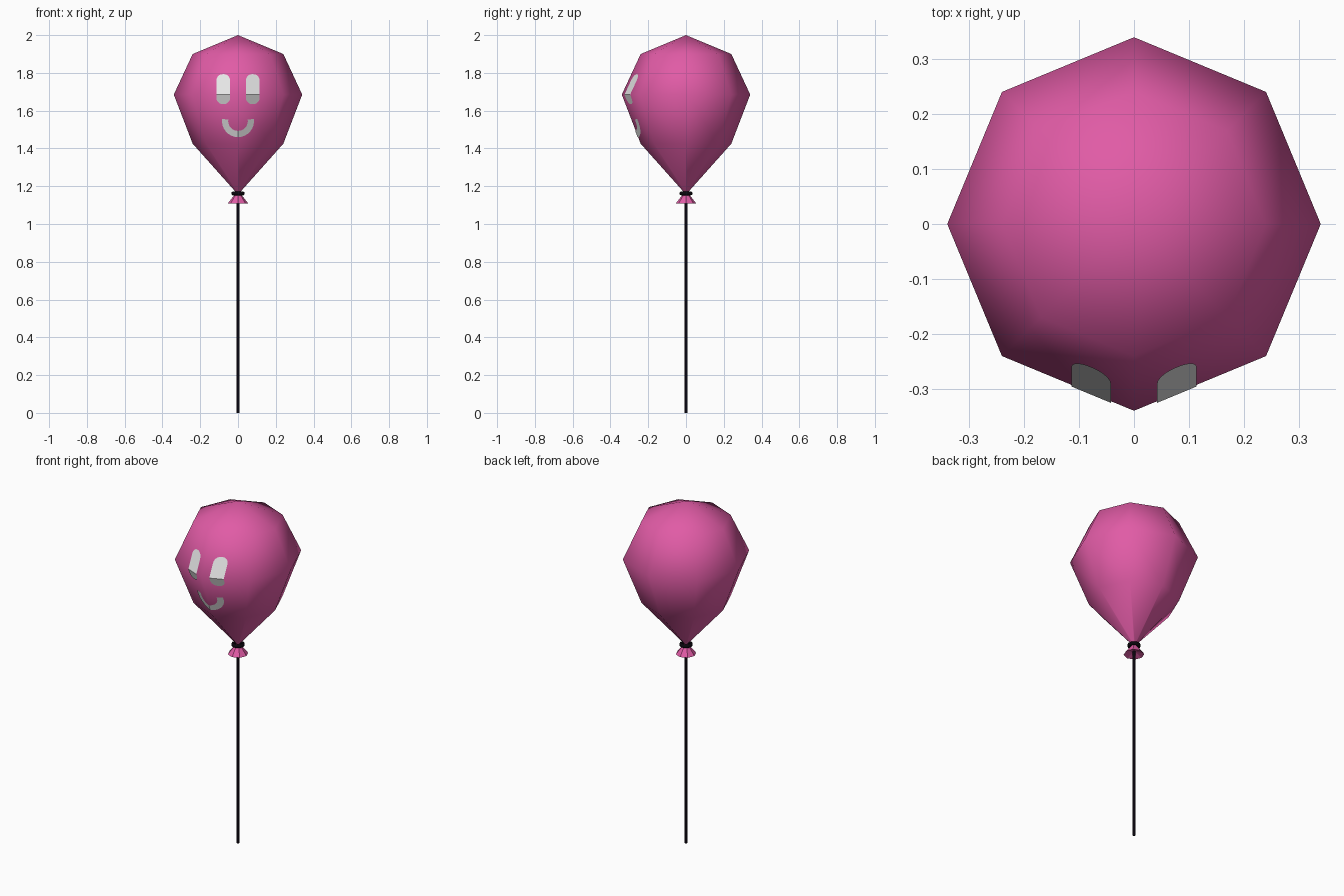
import bpy, bmesh, math
from mathutils import Vector
from mathutils.bvhtree import BVHTree

if "Cube" in bpy.data.objects:
    bpy.data.objects.remove(bpy.data.objects["Cube"])


def material(name, rgb):
    m = bpy.data.materials.new(name)
    m.diffuse_color = (*rgb, 1)
    m.use_nodes = True
    m.node_tree.nodes["Principled BSDF"].inputs["Base Color"].default_value = m.diffuse_color
    return m


PINK = material("pink", (0.75, 0.105, 0.38))
WHITE = material("white", (0.83, 0.83, 0.83))
BLACK = material("black", (0.003, 0.002, 0.004))
DARK = material("dark string", (0.009, 0.005, 0.013))


def finish(bm, name, mat, smooth=True):
    me = bpy.data.meshes.new(name)
    for f in bm.faces:
        f.smooth = smooth
    bm.to_mesh(me)
    me.materials.append(mat)
    ob = bpy.data.objects.new(name, me)
    bpy.context.collection.objects.link(ob)
    return ob


def lathe(profile, sides):
    """Revolve (radius, z) points, listed top to bottom; radius 0 makes a pole."""
    bm = bmesh.new()
    rings = []
    for r, z in profile:
        n = sides if r else 1
        rings.append([bm.verts.new((r * math.cos(2 * math.pi * i / sides),
                                    r * math.sin(2 * math.pi * i / sides), z))
                      for i in range(n)])
    for a, b in zip(rings, rings[1:]):
        for i in range(sides):
            j = (i + 1) % sides
            quad = [a[i % len(a)], b[i % len(b)], b[j % len(b)], a[j % len(a)]]
            bm.faces.new(list(dict.fromkeys(quad)))
    return bm


# balloon body
body = lathe([(0, 2.0), (0.24, 1.90), (0.34, 1.685), (0.24, 1.425), (0.008, 1.165)], 8)
tree = BVHTree.FromBMesh(body)
finish(body, "balloon", PINK)


def strip(name, pairs):
    """Thin painted strip laid on the front of the balloon from (x, z) pairs."""
    bm = bmesh.new()

    def put(p):
        hit = tree.ray_cast(Vector((p[0], -1, p[1])), Vector((0, 1, 0)))[0]
        return bm.verts.new((hit.x, hit.y - 0.003, hit.z))

    rows = [(put(a), put(b)) for a, b in pairs]
    for (a, b), (c, d) in zip(rows, rows[1:]):
        f = bm.faces.new((a, b, d, c))
        f.normal_update()
        if f.normal.y > 0:
            f.normal_flip()
    finish(bm, name, WHITE, False)


# eyes: upright rounded bars, with a row on the body's widest edge
z0, z1, half, rad = 1.635, 1.793, 0.036, 0.032
levels = [1.685]
for k in range(6):
    d = rad * (1 - math.cos(k * math.pi / 10))
    levels += [z0 + d, z1 - d]
for side, name in ((-1, "left_eye"), (1, "right_eye")):
    pairs = []
    for z in sorted(levels):
        t = max(0, rad - min(z - z0, z1 - z))
        w = half - rad + math.sqrt(max(0, rad * rad - t * t))
        cx = side * 0.078
        pairs.append(((cx - w, z), (cx + w, z)))
    strip(name, pairs)

# smile: half ring with a step at the centre fold
pairs = []
for k in range(17):
    a = math.radians(-188 + 196 * k / 16)
    c, s = math.cos(a), math.sin(a)
    pairs.append(((0.052 * c, 1.545 + 0.052 * s), (0.085 * c, 1.545 + 0.085 * s)))
strip("smile", pairs)

# tied ring around the neck
ring = [(0.026 + 0.011 * math.cos(a), 1.162 + 0.011 * math.sin(a))
        for a in (math.pi / 2 - k * math.pi / 3 for k in range(7))]
finish(lathe(ring, 10), "neck_tie", BLACK)

# flared mouth of the balloon with hollow underside
flare = finish(lathe([(0.010, 1.165), (0.055, 1.108), (0.010, 1.125)], 8), "neck_flare", PINK, False)

# string
finish(lathe([(0, 1.15), (0.007, 1.15), (0.007, 0), (0, 0)], 8), "string", DARK, False)
